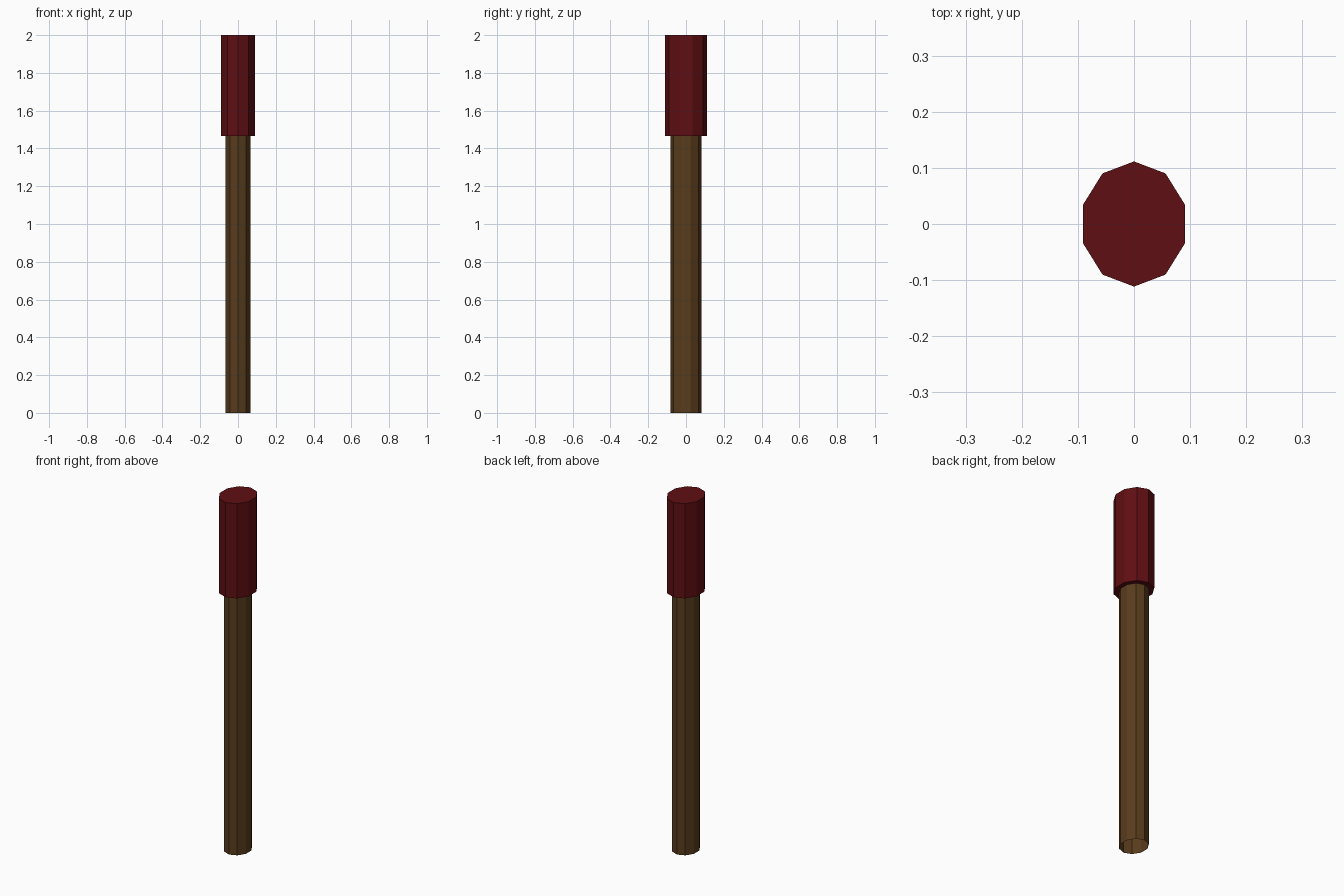
import bpy, bmesh, math

if "Cube" in bpy.data.objects:
    bpy.data.objects.remove(bpy.data.objects["Cube"])

SIDES = 10
SHOULDER, TOP = 1.465, 2.0
HANDLE = (0.070, 0.081)   # elliptical radii in x and y
HEAD = (0.0955, 0.1115)


def material(name, color):
    mat = bpy.data.materials.new(name)
    mat.diffuse_color = color
    mat.use_nodes = True
    mat.node_tree.nodes["Principled BSDF"].inputs["Base Color"].default_value = mat.diffuse_color
    return mat


def loft(name, rings, cap_top, mat):
    """Join ten-sided elliptical rings (radii, z) into a flat-shaded shell."""
    bm = bmesh.new()
    loops = []
    for (rx, ry), z in rings:
        angles = [math.pi / 2 + math.tau * i / SIDES for i in range(SIDES)]
        loops.append([bm.verts.new((rx * math.cos(a), ry * math.sin(a), z)) for a in angles])
    for low, high in zip(loops, loops[1:]):
        for i in range(SIDES):
            j = (i + 1) % SIDES
            bm.faces.new((low[i], low[j], high[j], high[i]))
    if cap_top:
        bm.faces.new(loops[-1])
    mesh = bpy.data.meshes.new(name)
    bm.to_mesh(mesh)
    bm.free()
    mesh.materials.append(mat)
    obj = bpy.data.objects.new(name, mesh)
    bpy.context.collection.objects.link(obj)
    return obj


# Wooden handle: tube open at the bottom
loft("handle", [(HANDLE, 0), (HANDLE, SHOULDER)], False,
     material("wood", (0.098, 0.045, 0.012, 1)))

# Red head: flat shoulder, walls and closed top
loft("head", [(HANDLE, SHOULDER), (HEAD, SHOULDER), (HEAD, TOP)], True,
     material("red", (0.114, 0.0045, 0.0065, 1)))
